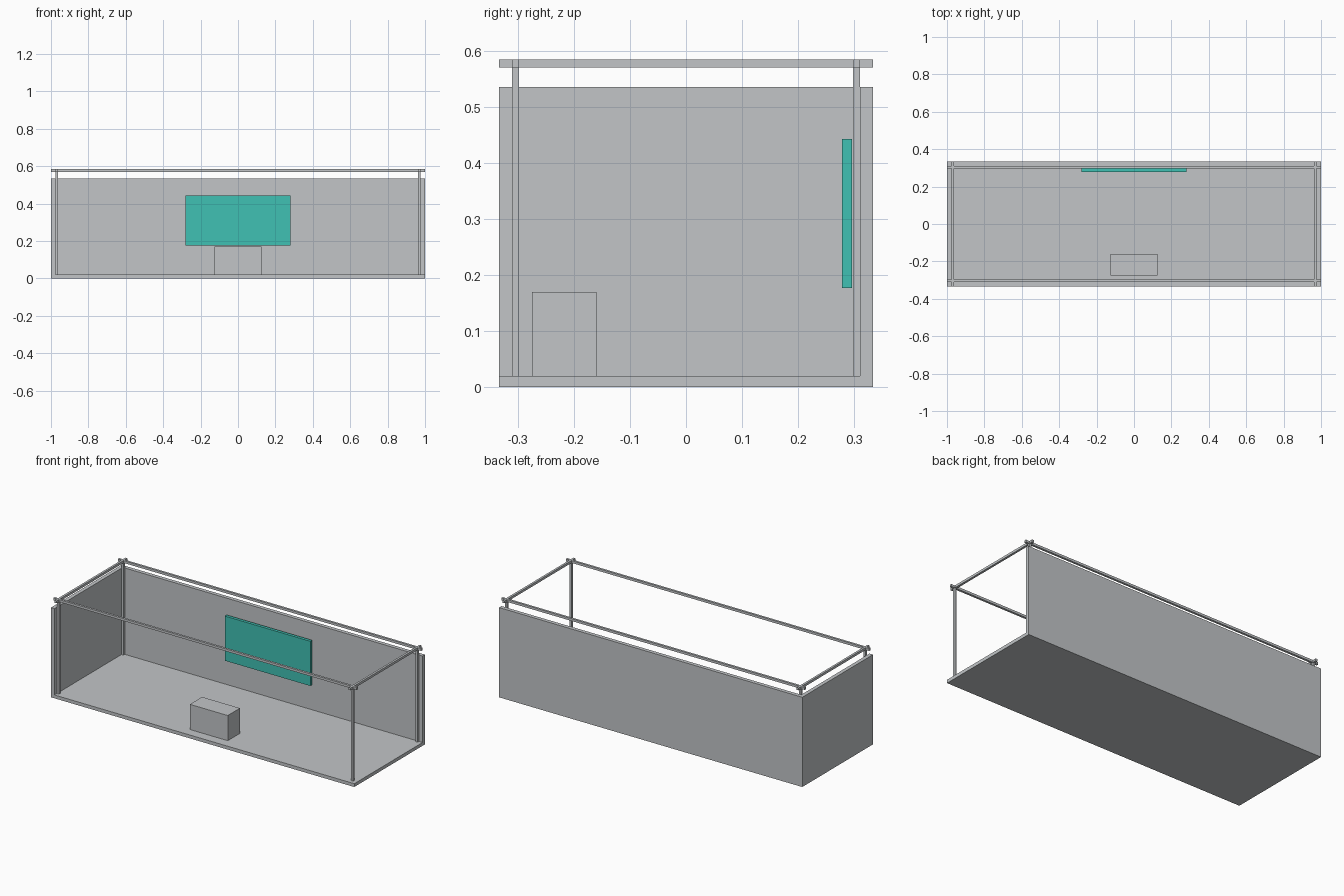
import bpy

# Remove the default cube
default = bpy.data.objects.get("Cube")
if default:
    bpy.data.objects.remove(default, do_unlink=True)


def make_material(name, rgb):
    mat = bpy.data.materials.new(name)
    mat.use_nodes = True
    color = (*rgb, 1.0)
    mat.diffuse_color = color
    mat.node_tree.nodes["Principled BSDF"].inputs["Base Color"].default_value = color
    return mat


def box(name, x, y, z, mat):
    """Box spanning the given (low, high) range on each axis."""
    bpy.ops.mesh.primitive_cube_add(size=1)
    obj = bpy.context.object
    obj.name = obj.data.name = name
    spans = (x, y, z)
    for v in obj.data.vertices:
        v.co = [lo if c < 0 else hi for c, (lo, hi) in zip(v.co, spans)]
    obj.data.materials.append(mat)
    return obj


def around(center, half):
    return (center - half, center + half)


grey = make_material("light grey", (0.54, 0.56, 0.575))
teal = make_material("teal", (0.051, 0.533, 0.451))

W, D = 1.0, 0.333          # half width and half depth
THICK = 0.023              # wall thickness
FLOOR, WALL, TOP = 0.02, 0.535, 0.584
PX, PY, R = 0.97, 0.304, 0.0065   # frame positions and pole half width
RAIL = (TOP - 0.014, TOP)

# Booth shell: floor, back wall and one side wall
box("floor", (-W + THICK, W), (-D, D - THICK), (0, FLOOR), grey)
box("back_wall", (-W, W), (D - THICK, D), (0, WALL), grey)
box("side_wall", (-W, -W + THICK), (-D, D - THICK), (0, WALL), grey)

# Frame: corner posts with crossing rails on top
for sx, side in ((-1, "right"), (1, "left")):
    for sy, end in ((-1, "front"), (1, "back")):
        box(f"{end}_{side}_post", around(sx * PX, R), around(sy * PY, R),
            (FLOOR, RAIL[0]), grey)
    box(f"{side}_rail", around(sx * PX, R), (-D, D), RAIL, grey)
for sy, end in ((-1, "front"), (1, "back")):
    box(f"{end}_rail", (-W, W), around(sy * PY, R), RAIL, grey)

# Counter and display panel
box("counter", (-0.125, 0.125), (-0.275, -0.16), (FLOOR, 0.17), grey)
box("display_panel", (-0.282, 0.282), (0.278, 0.296), (0.177, 0.443), teal)
